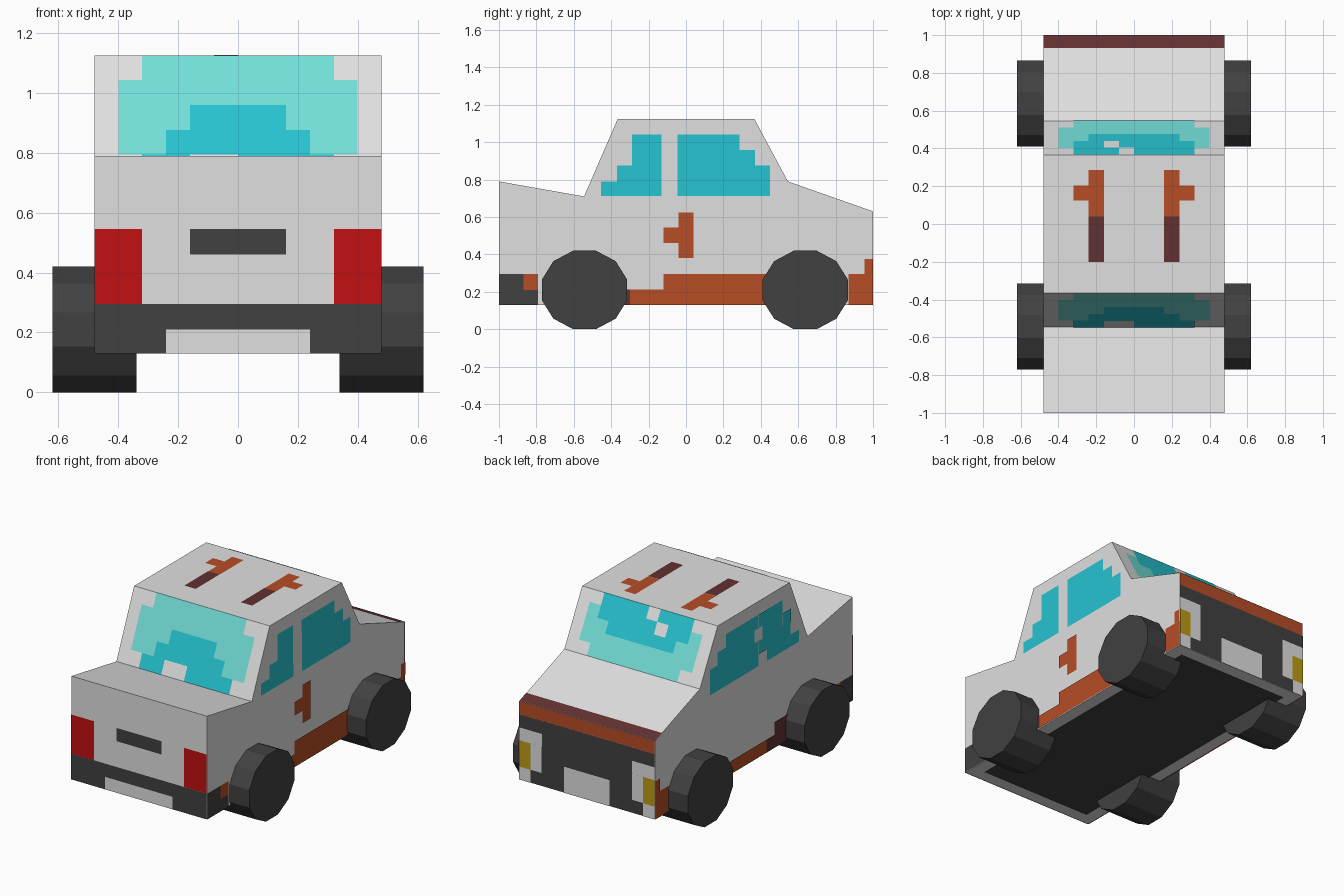
import bpy, math
from mathutils import Vector

if "Cube" in bpy.data.objects:
    bpy.data.objects.remove(bpy.data.objects["Cube"])


def material(name, rgb):
    lin = [((c / 255 + 0.055) / 1.055) ** 2.4 if c > 10 else c / 255 / 12.92 for c in rgb]
    m = bpy.data.materials.new(name)
    m.diffuse_color = (*lin, 1)
    m.use_nodes = True
    m.node_tree.nodes["Principled BSDF"].inputs["Base Color"].default_value = m.diffuse_color
    return m


GREY = material("body grey", (224, 224, 224))
DARK = material("dark rubber", (65, 65, 65))
TEAL = material("window teal", (38, 195, 208))
PALE = material("pale turquoise", (115, 223, 216))
RUST = material("rust orange", (183, 77, 38))
BROWN = material("dark rust", (98, 49, 49))
RED = material("light red", (194, 17, 17))
YELLOW = material("light yellow", (190, 155, 20))


def make(name, verts, faces, mats, idx=None):
    me = bpy.data.meshes.new(name)
    me.from_pydata(verts, [], faces)
    for m in mats:
        me.materials.append(m)
    if idx:
        for p, i in zip(me.polygons, idx):
            p.material_index = i
    ob = bpy.data.objects.new(name, me)
    bpy.context.collection.objects.link(ob)
    return ob


def prism(name, profile, x0, x1, mat):
    """Extrude a (y, z) outline, counter-clockwise seen from +x, along x."""
    n = len(profile)
    verts = [(x, y, z) for x in (x0, x1) for y, z in profile]
    faces = [tuple(reversed(range(n))), tuple(range(n, 2 * n))]
    faces += [(i, (i + 1) % n, n + (i + 1) % n, n + i) for i in range(n)]
    return make(name, verts, faces, [mat])


def panels(name, place, normal, rects):
    """Paint rectangles (u0, u1, v0, v1, material) just above a flat face."""
    n = Vector(normal).normalized()
    verts, faces, mats, idx = [], [], [], []
    for i, (u0, u1, v0, v1, mat) in enumerate(rects):
        q = [Vector(place(u, v)) for u, v in ((u0, v0), (u1, v0), (u1, v1), (u0, v1))]
        if (q[1] - q[0]).cross(q[2] - q[0]).dot(n) < 0:
            q.reverse()
        verts += [p + n * (0.002 + 0.0003 * i) for p in q]
        faces.append(tuple(range(4 * i, 4 * i + 4)))
        if mat not in mats:
            mats.append(mat)
        idx.append(mats.index(mat))
    return make(name, verts, faces, mats, idx)


def both(u0, u1, v0, v1, mat):
    return [(u0, u1, v0, v1, mat), (-u1, -u0, v0, v1, mat)]


# body shell
prism("body", [(-1, .13), (1, .13), (1, .63), (.545, .79), (.365, 1.125),
               (-.365, 1.125), (-.545, .71), (-1, .79)], -.48, .48, GREY)

# wheels: twelve-sided, slightly long
for end, cy in (("front", -.5425), ("rear", .6375)):
    for side, x0 in (("left", -.62), ("right", .34)):
        ring = []
        for k in range(12):
            a = math.radians(15 + 30 * k)
            s = 1 / math.cos(math.radians(15))
            ring.append((cy + .2275 * s * math.cos(a), .21 + .21 * s * math.sin(a)))
        prism(f"{end}_{side}_wheel", ring, x0, x0 + .28, DARK)

# front face: lamps, plate, bumper
panels("front_details", lambda u, v: (u, -1, v), (0, -1, 0),
       both(.32, .48, .295, .545, RED) + [
           (-.16, .16, .46, .545, DARK),
           (-.48, .48, .13, .295, DARK),
           (-.24, .24, .13, .21, GREY)])

# back face: rust band, dark grille, lamps with surrounds, plate
panels("back_details", lambda u, v: (u, 1, v), (0, 1, 0),
       [(-.48, .48, .547, .63, RUST), (-.48, .48, .13, .547, DARK)]
       + both(.32, .48, .38, .463, GREY) + both(.32, .40, .213, .38, GREY)
       + both(.40, .48, .213, .38, YELLOW) + both(.40, .48, .13, .213, GREY)
       + [(-.16, .16, .13, .297, GREY)])

# front windscreen, v counts rows down from the roof
panels("front_windscreen",
       lambda u, v: (u, -.365 - .036 * v, 1.125 - .083 * v), (0, -.415, .18), [
           (-.32, .32, 0, 1, PALE), (-.40, .40, 1, 4, PALE),
           (-.16, .16, 2, 3, TEAL), (-.24, .24, 3, 4, TEAL), (-.32, .32, 4, 5, TEAL),
           (-.16, 0, 4, 5, GREY)])

# rear windscreen, v counts rows down from the roof
panels("rear_windscreen",
       lambda u, v: (u, .365 + .036 * v, 1.125 - .067 * v), (0, .335, .18), [
           (-.40, .40, 1, 4, PALE), (-.32, .32, 4, 5, PALE),
           (-.32, .32, 0, 2, TEAL), (-.24, .24, 2, 3, TEAL),
           (-.08, 0, 0, 1, GREY), (-.16, -.08, 1, 2, GREY)])

# roof stains
panels("roof_stains", lambda u, v: (u, v, 1.125), (0, 0, 1),
       both(.16, .24, .04, .285, RUST) + both(.24, .32, .125, .205, RUST)
       + both(.16, .24, -.20, .04, BROWN))

# dark strip along the boot edge
panels("boot_strip", lambda u, v: (u, v, .63 + (1 - v) * .16 / .455), (0, .16, .455),
       [(-.48, .48, .93, 1, BROWN)])

# underside plate
panels("underside", lambda u, v: (u, v, .13), (0, 0, -1), [(-.40, .40, -.92, .92, DARK)])

# sides: windows, bumper ends and rusty sills
WINDOWS = [(-.29, -.13, .875, 1.042, TEAL), (-.37, -.13, .79, .875, TEAL),
           (-.455, -.13, .713, .79, TEAL), (-.045, .285, .958, 1.042, TEAL),
           (-.045, .37, .875, .958, TEAL), (-.045, .45, .713, .875, TEAL)]
ENDS = [(-1, -.87, .21, .295, DARK), (-1, -.79, .13, .21, DARK),
        (-.87, -.79, .21, .295, RUST),
        (.87, 1, .13, .295, RUST), (.955, 1, .295, .375, RUST)]
panels("right_side_details", lambda u, v: (.48, u, v), (1, 0, 0), WINDOWS + ENDS + [
    (-.04, .04, .38, .625, RUST), (-.12, -.04, .46, .545, RUST),
    (-.12, .45, .13, .295, RUST), (-.30, -.12, .13, .213, RUST),
    (-.38, -.30, .13, .213, BROWN)])
panels("left_side_details", lambda u, v: (-.48, u, v), (-1, 0, 0), WINDOWS + ENDS + [
    (-.13, -.045, .79, 1.042, TEAL), (-.37, -.29, .875, .958, TEAL),
    (-.08, 0, .875, .958, GREY),
    (-.12, .45, .13, .213, RUST), (-.38, -.12, .13, .213, BROWN),
    (-.38, -.20, .213, .295, BROWN)])
